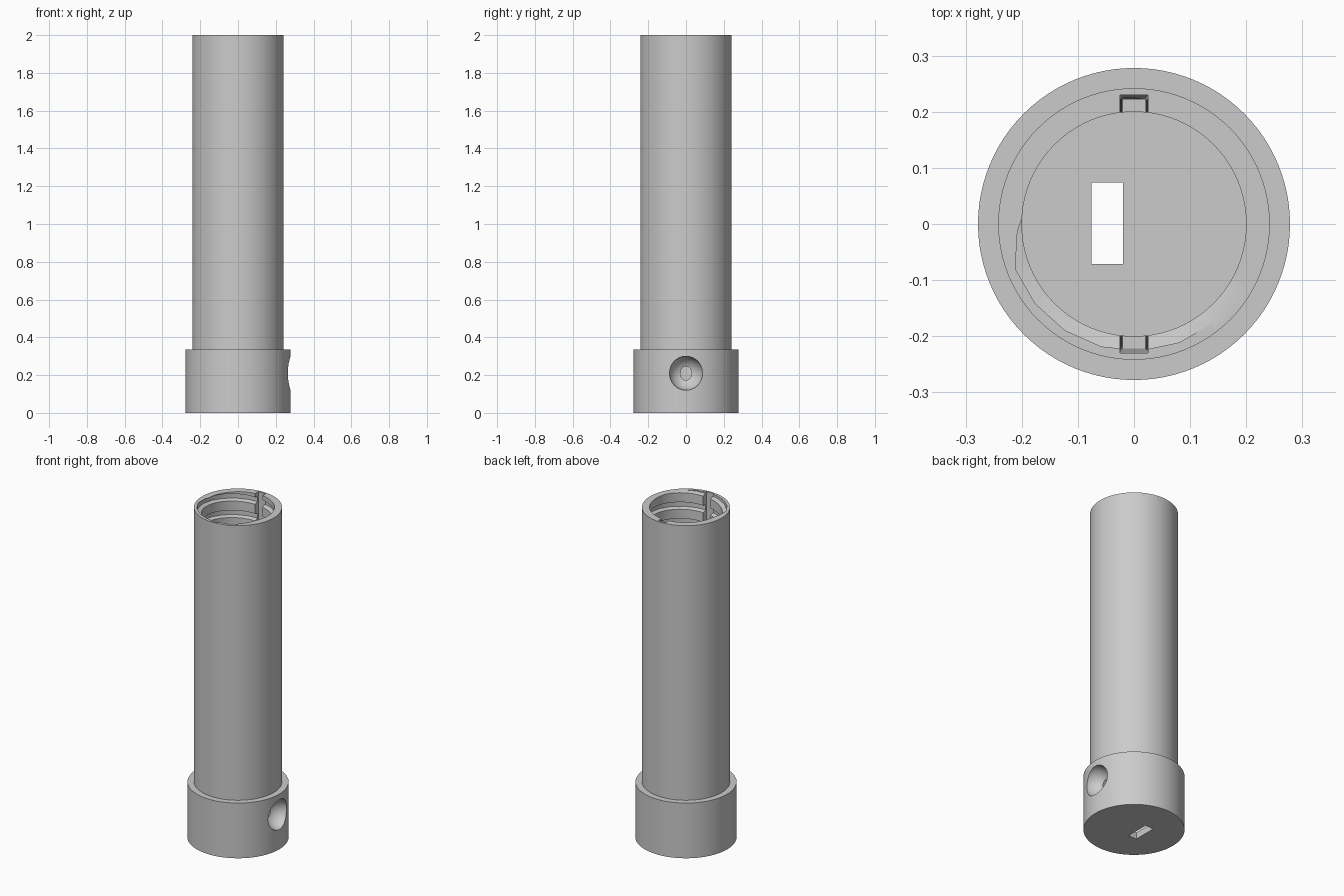
import bpy
import bmesh
import math

cube = bpy.data.objects.get("Cube")
if cube:
    bpy.data.objects.remove(cube, do_unlink=True)

grey = bpy.data.materials.new("plain grey")
grey.use_nodes = True
grey.diffuse_color = (0.6, 0.6, 0.6, 1)
grey.node_tree.nodes["Principled BSDF"].inputs["Base Color"].default_value = (0.6, 0.6, 0.6, 1)

FLOOR, TOP = 0.04, 2.0
BORE, TUBE, BASE, BASE_TOP = 0.2, 0.242, 0.278, 0.335


def make_object(name, bm):
    bmesh.ops.recalc_face_normals(bm, faces=bm.faces)
    mesh = bpy.data.meshes.new(name)
    bm.to_mesh(mesh)
    bm.free()
    obj = bpy.data.objects.new(name, mesh)
    bpy.context.collection.objects.link(obj)
    mesh.materials.append(grey)
    return obj


def lathe(name, profile, steps=96):
    bm = bmesh.new()
    verts = [bm.verts.new((r, 0, z)) for r, z in profile]
    edges = [bm.edges.new(pair) for pair in zip(verts, verts[1:])]
    bmesh.ops.spin(bm, geom=verts + edges, cent=(0, 0, 0), axis=(0, 0, 1),
                   angle=math.tau, steps=steps, use_merge=True)
    bmesh.ops.remove_doubles(bm, verts=bm.verts, dist=1e-5)
    return make_object(name, bm)


def sweep(name, rings):
    """Closed solid through a list of four-point sections."""
    bm = bmesh.new()
    rows = [[bm.verts.new(p) for p in ring] for ring in rings]
    for a, b in zip(rows, rows[1:]):
        for i in range(4):
            j = (i + 1) % 4
            bm.faces.new((a[i], a[j], b[j], b[i]))
    bm.faces.new(rows[0])
    bm.faces.new(rows[-1])
    return make_object(name, bm)


def rectangle(x0, x1, y0, y1, z):
    return [(x0, y0, z), (x1, y0, z), (x1, y1, z), (x0, y1, z)]


# Tube with a wider foot and a blind bore
body = lathe("threaded_tube", [
    (0, 0), (BASE, 0), (BASE, BASE_TOP), (TUBE, BASE_TOP),
    (TUBE, TOP), (BORE, TOP), (BORE, FLOOR), (0, FLOOR)])

# Internal thread: a trapezoid groove climbing out through the rim
PITCH, SEGMENTS, TURNS = 0.1, 20, 17
rings = []
for step in range(-TURNS * SEGMENTS, SEGMENTS + 1):
    turn = step / SEGMENTS
    angle = math.radians(255) + turn * math.tau
    z = TOP + turn * PITCH
    section = [(0.17, -0.03), (0.226, -0.015), (0.226, 0.015), (0.17, 0.03)]
    rings.append([(r * math.cos(angle), r * math.sin(angle), z + dz) for r, dz in section])
thread = sweep("thread_cutter", rings)

# Two tapered guide slots, front and back
slots = sweep("guide_slot_cutter", [
    rectangle(-0.02, 0.02, -0.222, 0.222, FLOOR + 0.01),
    rectangle(-0.025, 0.025, -0.23, 0.23, TOP + 0.01)])

# Rectangular opening in the floor
opening = sweep("floor_opening_cutter", [
    rectangle(-0.076, -0.02, -0.071, 0.074, z) for z in (-0.05, FLOOR + 0.05)])

# Round dimple that just breaks through the foot wall
bm = bmesh.new()
bmesh.ops.create_uvsphere(bm, u_segments=48, v_segments=24, radius=0.09)
bmesh.ops.translate(bm, verts=bm.verts, vec=(0.282, 0, 0.21))
dimple = make_object("side_dimple_cutter", bm)

# Cut everything, then drop the cutters
bpy.context.view_layer.objects.active = body
for cutter in (thread, slots, opening, dimple):
    cut = body.modifiers.new(cutter.name, "BOOLEAN")
    cut.operation = "DIFFERENCE"
    cut.solver = "EXACT"
    cut.object = cutter
    bpy.ops.object.modifier_apply(modifier=cut.name)
    bpy.data.objects.remove(cutter, do_unlink=True)

bpy.ops.object.select_all(action="DESELECT")
body.select_set(True)
bpy.ops.object.shade_smooth_by_angle(angle=math.radians(30))
